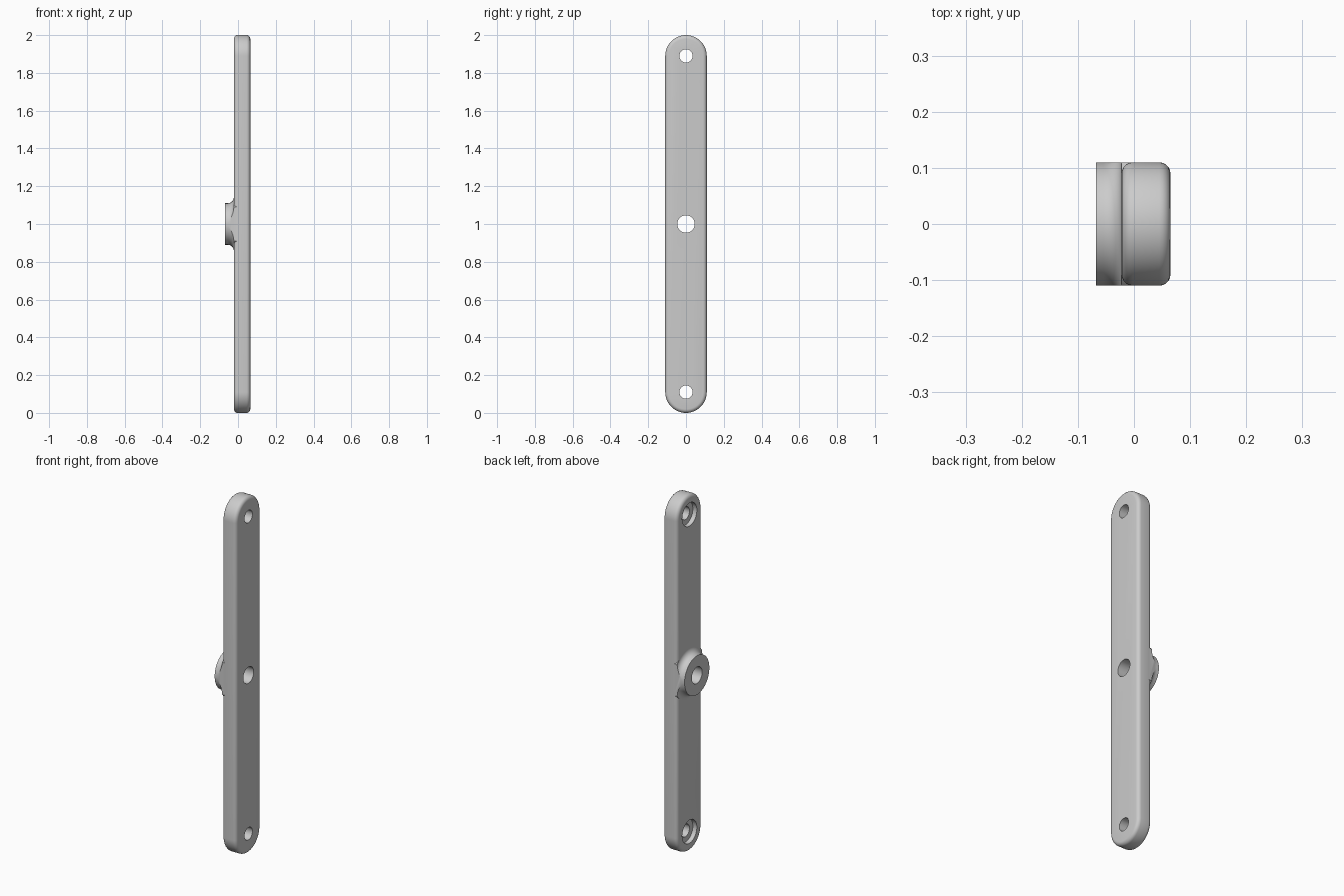
import bpy, bmesh
from math import pi, sin, cos, radians
from mathutils import Matrix

cube = bpy.data.objects.get("Cube")
if cube:
    bpy.data.objects.remove(cube, do_unlink=True)

HALF = 0.11                    # half width of the bar
BACK, FACE = -0.022, 0.065     # bar faces along x
BOSS = -0.068                  # outer face of the boss
END_Z = (HALF, 2 - HALF)

grey = bpy.data.materials.new("light_grey")
grey.use_nodes = True
colour = (0.6, 0.6, 0.6, 1)
grey.diffuse_color = colour
grey.node_tree.nodes["Principled BSDF"].inputs["Base Color"].default_value = colour


def make_object(name, bm):
    bmesh.ops.recalc_face_normals(bm, faces=bm.faces)
    mesh = bpy.data.meshes.new(name)
    bm.to_mesh(mesh)
    bm.free()
    mesh.materials.append(grey)
    obj = bpy.data.objects.new(name, mesh)
    bpy.context.collection.objects.link(obj)
    return obj


def prism(name, outline, x0, x1):
    """Extrude a (y, z) outline from x0 to x1."""
    bm = bmesh.new()
    face = bm.faces.new([bm.verts.new((x0, y, z)) for y, z in outline])
    new = bmesh.ops.extrude_face_region(bm, geom=[face])["geom"]
    verts = [v for v in new if isinstance(v, bmesh.types.BMVert)]
    bmesh.ops.translate(bm, verts=verts, vec=(x1 - x0, 0, 0))
    return make_object(name, bm)


def arc(z, radius, start, end, steps):
    return [(radius * cos(start + (end - start) * i / steps),
             z + radius * sin(start + (end - start) * i / steps))
            for i in range(steps + 1)]


def disc(name, z, radius, x0, x1):
    return prism(name, arc(z, radius, 0, 2 * pi, 48)[:-1], x0, x1)


def lathe(name, profile, z, steps=64):
    """Spin an (x, radius) profile round an x-parallel axis."""
    bm = bmesh.new()
    rings = [[bm.verts.new((x, r * cos(2 * pi * i / steps), z + r * sin(2 * pi * i / steps)))
              for i in range(steps)] for x, r in profile]
    for a, b in zip(rings, rings[1:]):
        for i in range(steps):
            j = (i + 1) % steps
            bm.faces.new((a[i], a[j], b[j], b[i]))
    bm.faces.new(rings[0])
    bm.faces.new(rings[-1])
    return make_object(name, bm)


def apply_modifiers(obj):
    graph = bpy.context.evaluated_depsgraph_get()
    mesh = bpy.data.meshes.new_from_object(obj.evaluated_get(graph))
    obj.modifiers.clear()
    obj.data = mesh


def combine(obj, other, operation):
    mod = obj.modifiers.new(operation.title(), "BOOLEAN")
    mod.operation, mod.solver, mod.object = operation, "EXACT", other
    apply_modifiers(obj)
    bpy.data.objects.remove(other, do_unlink=True)


# Round-ended bar with softened rims
outline = arc(END_Z[1], HALF, 0, pi, 32) + arc(END_Z[0], HALF, pi, 2 * pi, 32)
bar = prism("mounting_bar", outline, BACK, FACE)
bevel = bar.modifiers.new("Soft rims", "BEVEL")
bevel.width, bevel.segments = 0.02, 5
bevel.limit_method, bevel.angle_limit = "ANGLE", radians(40)
apply_modifiers(bar)

# Central boss flaring into the bar, trimmed to the bar width
R = 0.032
flare = [(BACK - R + R * sin(a), HALF + R - R * cos(a))
         for a in (pi / 2 * i / 8 for i in range(9))]
boss = lathe("boss", [(BOSS, HALF)] + flare + [(0.0, HALF + R)], 1)
bm = bmesh.new()
bmesh.ops.create_cube(bm, size=1, matrix=Matrix.Translation((0, 0, 1))
                      @ Matrix.Diagonal((0.5, 2 * HALF - 0.0004, 0.5, 1)))
combine(boss, make_object("trim", bm), "INTERSECT")
combine(bar, boss, "UNION")

# Through holes, with counterbores on the boss side at the ends
combine(bar, disc("centre_hole", 1, 0.046, -0.2, 0.2), "DIFFERENCE")
for z in END_Z:
    combine(bar, disc("end_hole", z, 0.035, -0.2, 0.2), "DIFFERENCE")
    combine(bar, disc("counterbore", z, 0.065, -0.2, BACK + 0.025), "DIFFERENCE")

bpy.ops.object.select_all(action="DESELECT")
bar.select_set(True)
bpy.context.view_layer.objects.active = bar
bpy.ops.object.shade_smooth_by_angle(angle=radians(30))
